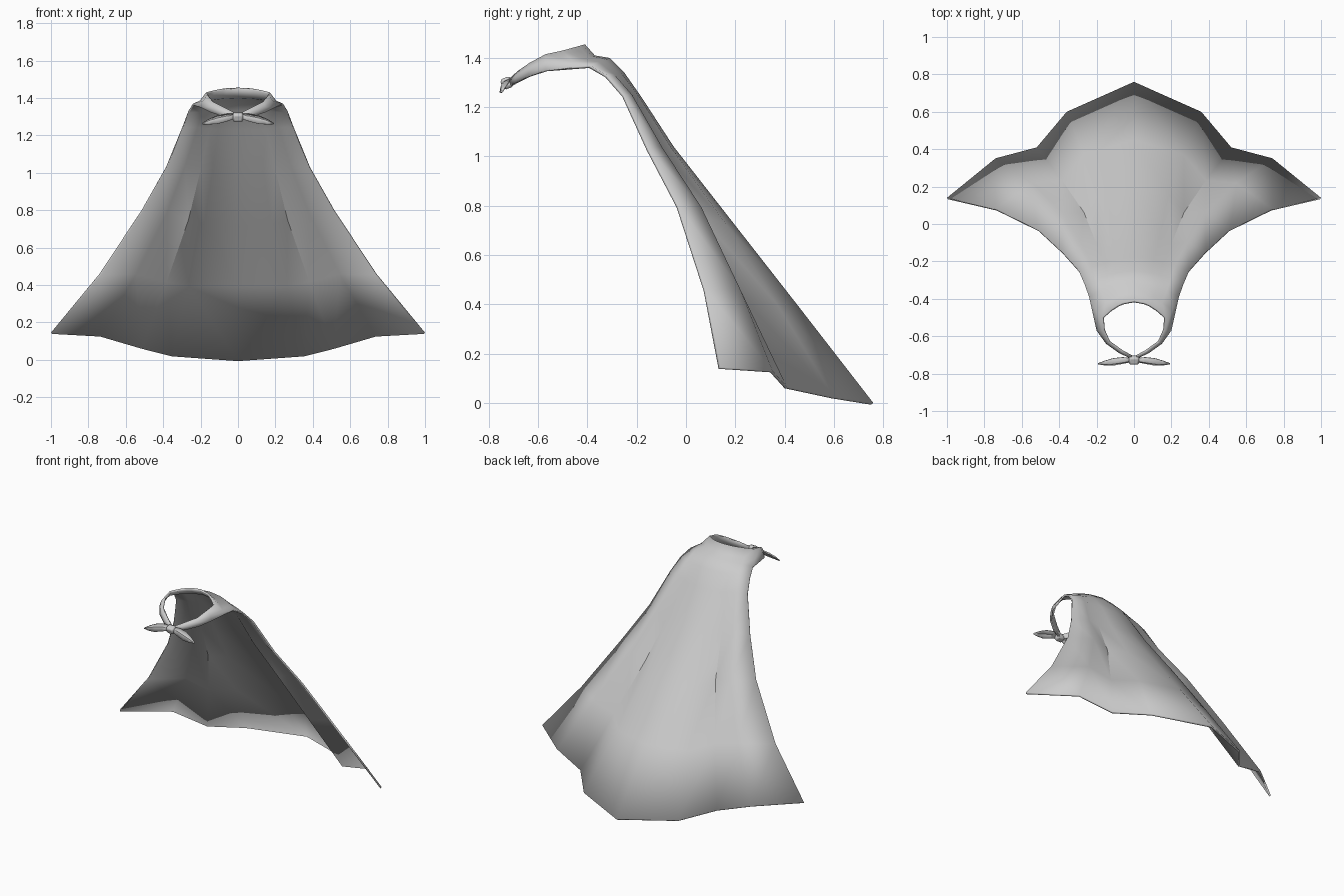
import bpy, bmesh, math
from mathutils import Vector

cube = bpy.data.objects.get("Cube")
if cube:
    bpy.data.objects.remove(cube, do_unlink=True)

cloth = bpy.data.materials.new("light grey cloth")
cloth.use_nodes = True
cloth.diffuse_color = (0.6, 0.6, 0.6, 1)
cloth.node_tree.nodes["Principled BSDF"].inputs["Base Color"].default_value = (0.6, 0.6, 0.6, 1)


def sheet(name, rows, thickness, angle=40):
    """Skin rows of points into a mirrored, thickened sheet."""
    bm = bmesh.new()
    grid = [[bm.verts.new(p) for p in row] for row in rows]
    for a, b in zip(grid, grid[1:]):
        for j in range(min(len(a), len(b)) - 1):
            bm.faces.new((a[j], b[j], b[j + 1], a[j + 1]))
    mesh = bpy.data.meshes.new(name)
    bm.to_mesh(mesh)
    bm.free()
    ob = bpy.data.objects.new(name, mesh)
    bpy.context.collection.objects.link(ob)
    mesh.materials.append(cloth)
    ob.modifiers.new("Mirror", 'MIRROR').use_clip = True
    solid = ob.modifiers.new("Thickness", 'SOLIDIFY')
    solid.thickness = thickness
    solid.offset = -1
    smooth(ob, angle)
    return ob


def smooth(ob, angle):
    bpy.ops.object.select_all(action='DESELECT')
    bpy.context.view_layer.objects.active = ob
    ob.select_set(True)
    bpy.ops.object.shade_smooth_by_angle(angle=math.radians(angle))


# Cape rows, hem to collar: back centre (y, z), front edge (x, y, z), fold depth, curve
profile = [
    ((.76, 0), (1, .14, .145), 1, 1),
    ((.45, .40), (.74, .08, .46), .85, 1),
    ((.20, .72), (.515, -.03, .80), .65, 1),
    ((-.05, 1.04), (.385, -.15, 1.03), .4, 1.2),
    ((-.18, 1.24), (.295, -.25, 1.25), .15, 1.4),
    ((-.25, 1.34), (.265, -.32, 1.33), 0, 1.7),
    ((-.31, 1.40), (.24, -.39, 1.37), 0, 2),
    ((-.37, 1.41), (.205, -.46, 1.385), 0, 2),
    ((-.41, 1.455), (.17, -.50, 1.43), 0, 2),
]
# Folds across half the width: position, y push, z push
folds = [(0, 0, 0), (.36, .063, -.027), (.52, -.028, -.01), (.74, .05, .023), (1, 0, 0)]

rows = []
for (cy, cz), (ex, ey, ez), depth, curve in profile:
    rows.append([(ex * u,
                  cy + (ey - cy) * u ** curve + depth * fy,
                  cz + (ez - cz) * u ** curve + depth * fz) for u, fy, fz in folds])

# Neck straps extend the top three rows forward to the knot: lower and upper edge
straps = [
    ((.20, -.57, 1.35), (.165, -.57, 1.415)),
    ((.15, -.64, 1.325), (.135, -.635, 1.38)),
    ((.08, -.69, 1.30), (.065, -.685, 1.345)),
    ((.015, -.715, 1.285), (.015, -.712, 1.32)),
]
for low, high in straps:
    low, high = Vector(low), Vector(high)
    out = Vector((low.x, low.y + .55, 0)).normalized() * .006
    rows[-3].append(low)
    rows[-2].append((low + high) / 2 + out)
    rows[-1].append(high)
sheet("cape", rows, .012)

# Bow tails: slim leaves drooping to either side
lower, ridge, upper = [], [], []
for x, y, z, half in [(.015, -.725, 1.30, .010), (.06, -.728, 1.292, .018),
                      (.11, -.735, 1.281, .020), (.155, -.741, 1.27, .012),
                      (.19, -.744, 1.26, .001)]:
    lower.append((x, y - half * .8, z - half))
    ridge.append((x, y - half * .5, z + half * .4))
    upper.append((x, y + half * .9, z + half))
tails = sheet("bow_tails", [upper, ridge, lower], .006)
tails.data.flip_normals()

# Knot: rounded block tying the straps
bpy.ops.mesh.primitive_cube_add(size=1, location=(0, -.727, 1.298), rotation=(.35, 0, 0))
knot = bpy.context.object
knot.name = "knot"
knot.scale = (.056, .045, .046)
bpy.ops.object.transform_apply(location=False, rotation=False, scale=True)
knot.data.materials.append(cloth)
bevel = knot.modifiers.new("Rounding", 'BEVEL')
bevel.width = .012
bevel.segments = 2
smooth(knot, 50)
